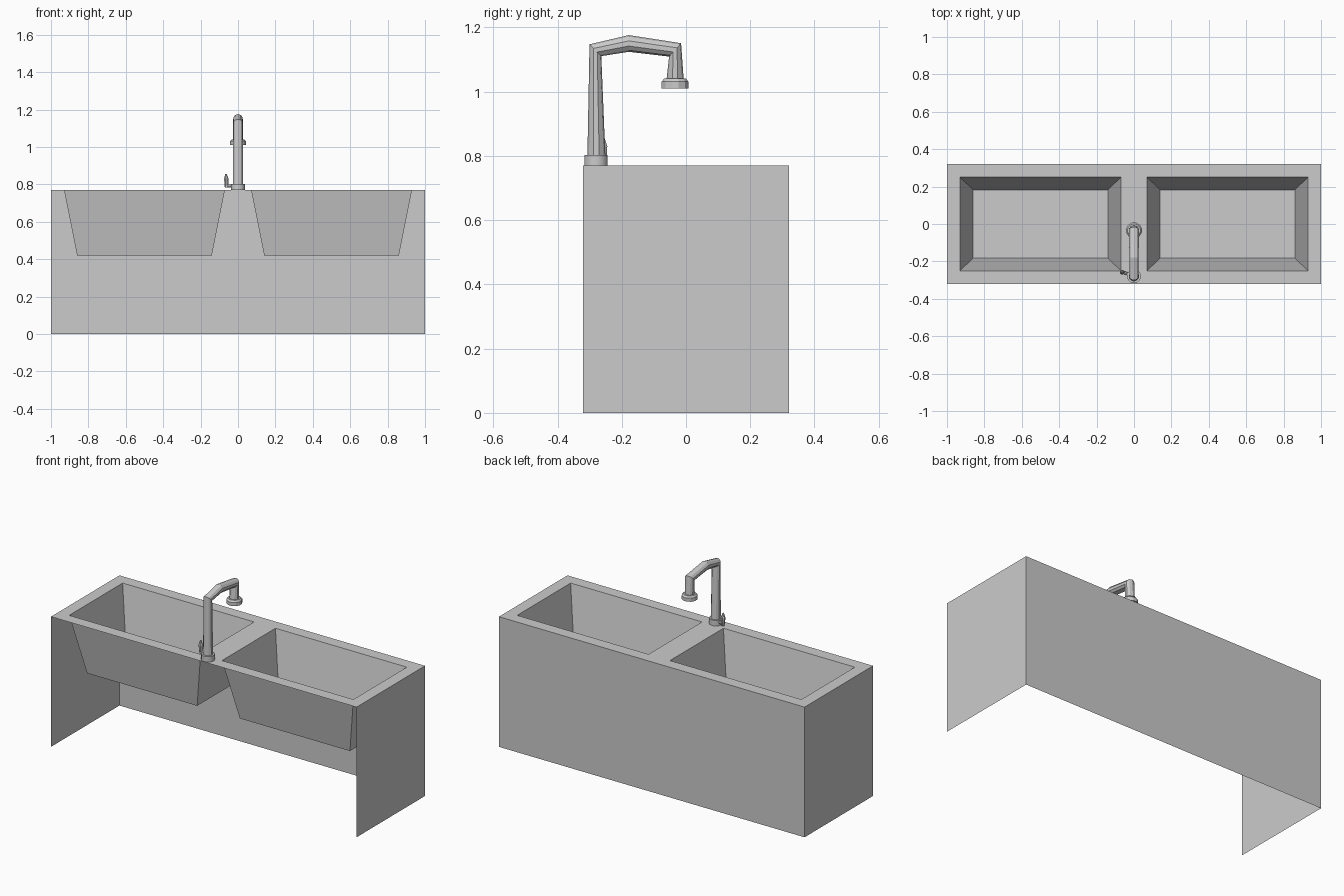
import bpy, bmesh, math
from mathutils import Vector

if "Cube" in bpy.data.objects:
    bpy.data.objects.remove(bpy.data.objects["Cube"])


def finish(name, bm, smooth=False):
    bmesh.ops.remove_doubles(bm, verts=bm.verts, dist=1e-5)
    bmesh.ops.recalc_face_normals(bm, faces=bm.faces)
    mesh = bpy.data.meshes.new(name)
    bm.to_mesh(mesh)
    bm.free()
    obj = bpy.data.objects.new(name, mesh)
    bpy.context.collection.objects.link(obj)
    if smooth:
        bpy.ops.object.select_all(action='DESELECT')
        obj.select_set(True)
        bpy.context.view_layer.objects.active = obj
        bpy.ops.object.shade_smooth_by_angle(angle=math.radians(30))
    return obj


def quad(bm, pts):
    bm.faces.new([bm.verts.new(p) for p in pts])


def rect(x0, x1, y, z):
    return [(x0, -y, z), (x1, -y, z), (x1, y, z), (x0, y, z)]


def tube(name, rings, sides=8, smooth=False):
    """Loft circles along a path; rings = (centre, radius, facing direction)."""
    bm = bmesh.new()
    loops = []
    for centre, radius, facing in rings:
        q = Vector((0, 0, 1)).rotation_difference(Vector(facing).normalized())
        loop = []
        for i in range(sides):
            a = 2 * math.pi * (i + 0.5) / sides
            offset = Vector((math.cos(a), math.sin(a), 0)) * radius
            loop.append(bm.verts.new(Vector(centre) + q @ offset))
        loops.append(loop)
    for a, b in zip(loops, loops[1:]):
        for i in range(sides):
            j = (i + 1) % sides
            bm.faces.new((a[i], a[j], b[j], b[i]))
    bm.faces.new(loops[0][::-1])
    bm.faces.new(loops[-1])
    return finish(name, bm, smooth)


W, D, H = 1.0, 0.32, 0.77
UP = (0, 0, 1)

# Cabinet: thin back and side panels, open front and underside
bm = bmesh.new()
quad(bm, [(-W, D, 0), (W, D, 0), (W, D, H), (-W, D, H)])
for x in (-W, W):
    quad(bm, [(x, -D, 0), (x, D, 0), (x, D, H), (x, -D, H)])
finish("cabinet_panels", bm)

# Countertop and the two tapered basins
bm = bmesh.new()
xs = [-W, -0.93, -0.07, 0.07, 0.93, W]
ys = [-D, -0.25, 0.25, D]
for i in range(5):
    for j in range(3):
        if j == 1 and i in (1, 3):
            continue
        x0, x1, y0, y1 = xs[i], xs[i + 1], ys[j], ys[j + 1]
        quad(bm, [(x0, y0, H), (x1, y0, H), (x1, y1, H), (x0, y1, H)])
for x0, x1 in ((-0.93, -0.07), (0.07, 0.93)):
    rim = rect(x0, x1, 0.25, H)
    floor = rect(x0 + 0.07, x1 - 0.07, 0.182, 0.42)
    quad(bm, floor)
    for i in range(4):
        j = (i + 1) % 4
        quad(bm, [floor[i], floor[j], rim[j], rim[i]])
sink = finish("countertop_basins", bm)
# keep the open sheet facing up
if sum(p.normal.z * p.area for p in sink.data.polygons) < 0:
    sink.data.flip_normals()

# Tap base
tube("tap_base", [((0, -0.28, H), 0.037, UP), ((0, -0.28, 0.803), 0.037, UP)], 16, True)

# Bent tap spout, faceted at each bend
tube("tap_spout", [
    ((0, -0.279, 0.80), 0.028, UP),
    ((0, -0.282, 1.129), 0.026, (0, 1, 1)),
    ((0, -0.178, 1.150), 0.026, (0, 1, 0)),
    ((0, -0.034, 1.130), 0.028, (0, 1, -0.9)),
    ((0, -0.034, 1.035), 0.027, (0, 0.001, -1)),
], 10)

# Spout nozzle
tube("tap_nozzle", [
    ((0, -0.034, 1.01), 0.043, UP),
    ((0, -0.034, 1.031), 0.043, UP),
    ((0, -0.034, 1.041), 0.035, UP),
], 12)

# Small side lever
tube("lever_stub", [((-0.02, -0.272, 0.79), 0.008, (-1, 0.35, 0)),
                    ((-0.063, -0.257, 0.79), 0.008, (-1, 0.35, 0))])
tube("lever_handle", [
    ((-0.062, -0.257, 0.782), 0.009, UP),
    ((-0.062, -0.257, 0.80), 0.011, UP),
    ((-0.063, -0.257, 0.83), 0.013, UP),
    ((-0.064, -0.257, 0.856), 0.004, UP),
])
